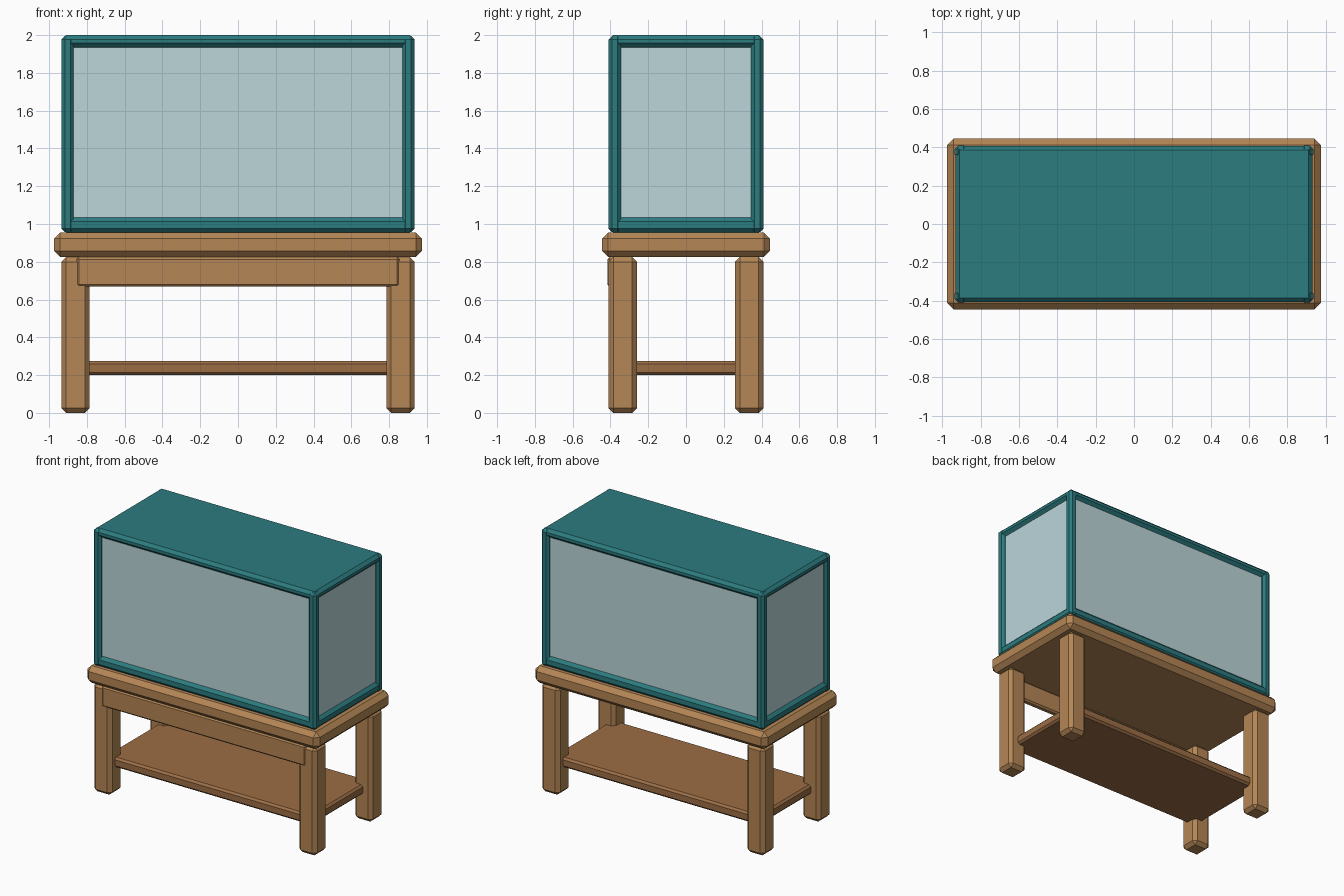
import bpy, bmesh
from mathutils import Vector

if "Cube" in bpy.data.objects:
    bpy.data.objects.remove(bpy.data.objects["Cube"])


def material(name, rgb):
    m = bpy.data.materials.new(name)
    m.diffuse_color = (*rgb, 1)
    m.use_nodes = True
    m.node_tree.nodes["Principled BSDF"].inputs["Base Color"].default_value = m.diffuse_color
    return m


WOOD = material("wood", (0.46, 0.24, 0.09))
SHELF = material("dark_wood", (0.33, 0.155, 0.06))
TEAL = material("teal_paint", (0.025, 0.20, 0.215))
GLASS = material("pale_glass", (0.50, 0.67, 0.70))


def box(name, lo, hi, mat, chamfer=0.0):
    """Axis-aligned box from corner lo to corner hi with flat chamfered edges."""
    lo, hi = Vector(lo), Vector(hi)
    bm = bmesh.new()
    bmesh.ops.create_cube(bm, size=1)
    bmesh.ops.scale(bm, vec=hi - lo, verts=bm.verts)
    if chamfer:
        bmesh.ops.bevel(bm, geom=bm.edges[:], offset=chamfer, segments=1,
                        affect='EDGES', profile=0.5)
    me = bpy.data.meshes.new(name)
    bm.to_mesh(me)
    bm.free()
    me.materials.append(mat)
    ob = bpy.data.objects.new(name, me)
    ob.location = (lo + hi) / 2
    bpy.context.collection.objects.link(ob)
    return ob


def corner_post(name, sx, sy, size, z0, z1, mat, chamfer):
    """Square upright set in the corner of the 1.87 x 0.82 footprint."""
    x, y, h = sx * (0.935 - size / 2), sy * (0.41 - size / 2), size / 2
    return box(name, (x - h, y - h, z0), (x + h, y + h, z1), mat, chamfer)


# Stand: top, shelf and front apron (front only)
box("table_top", (-0.975, -0.445, 0.825), (0.975, 0.445, 0.955), WOOD, 0.033)
box("lower_shelf", (-0.865, -0.355, 0.2), (0.865, 0.355, 0.275), SHELF, 0.015)
box("front_apron", (-0.855, -0.416, 0.668), (0.855, -0.366, 0.825), WOOD, 0.012)

# Legs of the stand and corner posts of the case
for sy, depth in ((-1, "front"), (1, "back")):
    for sx, side in ((-1, "left"), (1, "right")):
        corner_post(f"{depth}_{side}_leg", sx, sy, 0.15, 0, 0.825, WOOD, 0.025)
        corner_post(f"{depth}_{side}_post", sx, sy, 0.065, 0.957, 1.995, TEAL, 0.018)

# Case: solid base and lid
box("case_base", (-0.932, -0.407, 0.955), (0.932, 0.407, 1.035), TEAL, 0.022)
box("case_lid", (-0.932, -0.407, 1.935), (0.932, 0.407, 2.0), TEAL, 0.022)

# Glass panes, slightly recessed behind the frame
for s, long_side, short_side in ((-1, "front", "left"), (1, "back", "right")):
    y, x = s * 0.375, s * 0.9
    box(f"{long_side}_glass", (-0.89, y - 0.01, 1.02), (0.89, y + 0.01, 1.95), GLASS)
    box(f"{short_side}_glass", (x - 0.01, -0.365, 1.02), (x + 0.01, 0.365, 1.95), GLASS)
